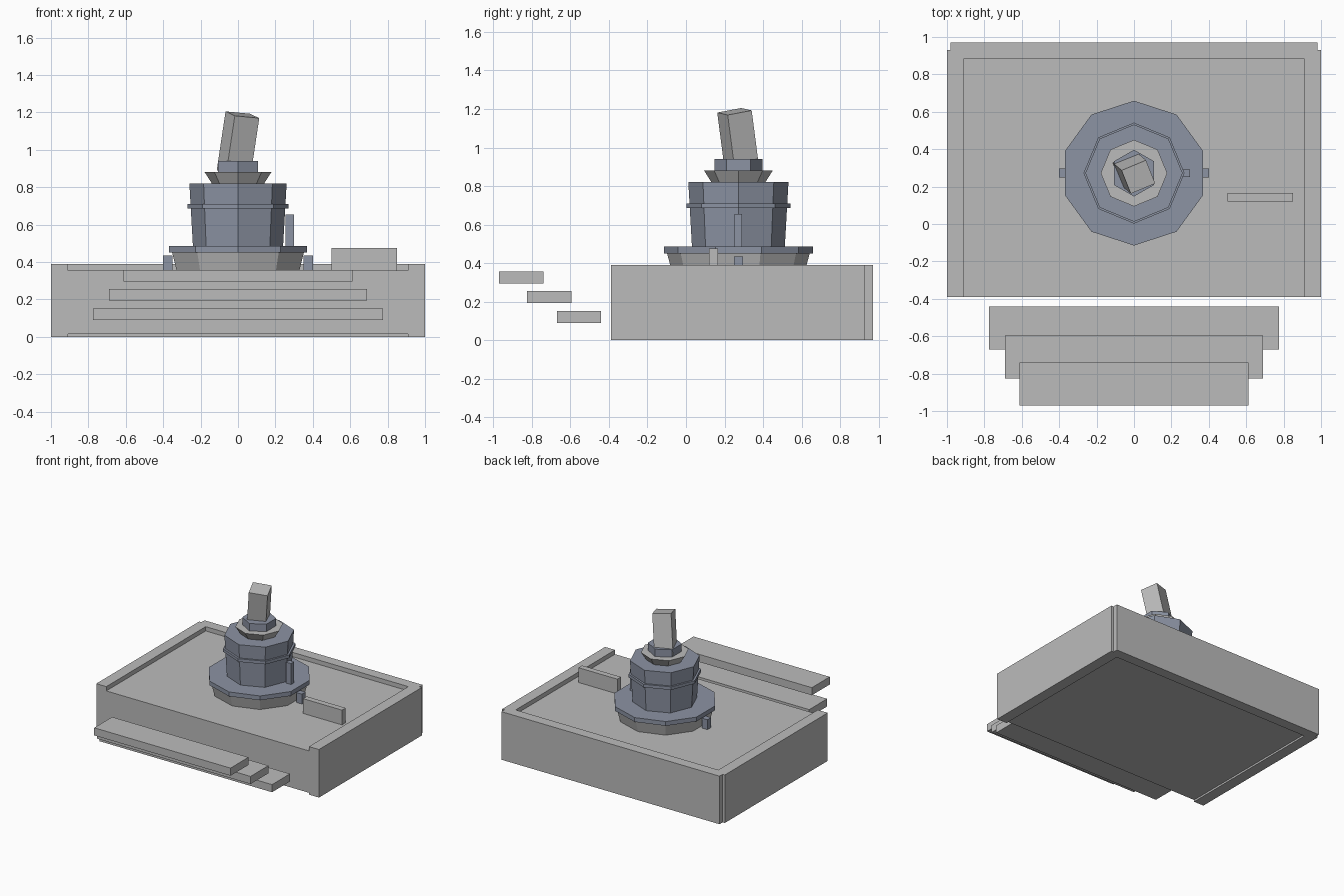
import bpy
import bmesh
import math
from mathutils import Vector, Matrix

if "Cube" in bpy.data.objects:
    bpy.data.objects.remove(bpy.data.objects["Cube"])


def material(name, rgb):
    m = bpy.data.materials.new(name)
    m.diffuse_color = (*rgb, 1)
    m.use_nodes = True
    m.node_tree.nodes["Principled BSDF"].inputs["Base Color"].default_value = m.diffuse_color
    return m


GREY = material("stone grey", (0.5, 0.5, 0.5))
BLUE = material("slate blue", (0.262, 0.292, 0.367))
CY = 0.272  # tower axis in y


def finish(name, bm, mat):
    bmesh.ops.recalc_face_normals(bm, faces=bm.faces)
    me = bpy.data.meshes.new(name)
    bm.to_mesh(me)
    bm.free()
    me.materials.append(mat)
    ob = bpy.data.objects.new(name, me)
    bpy.context.collection.objects.link(ob)
    return ob


def box(name, x, y, z, mat=GREY):
    """Box from (min, max) ranges."""
    bm = bmesh.new()
    bmesh.ops.create_cube(bm, size=1)
    for v in bm.verts:
        v.co = [(a + b) / 2 + c * (b - a) for c, (a, b) in zip(v.co, (x, y, z))]
    return finish(name, bm, mat)


def prism(name, sides, profile, mat):
    """Stacked rings of (radius, z) around the tower axis, one corner facing +y."""
    bm = bmesh.new()
    rings = []
    for r, z in profile:
        rings.append([bm.verts.new((r * math.sin(2 * math.pi * i / sides),
                                    CY + r * math.cos(2 * math.pi * i / sides), z))
                      for i in range(sides)])
    for a, b in zip(rings, rings[1:]):
        for i in range(sides):
            j = (i + 1) % sides
            bm.faces.new((a[i], a[j], b[j], b[i]))
    bm.faces.new(rings[0])
    bm.faces.new(rings[-1])
    return finish(name, bm, mat)


# Platform: slab with raised walls on three sides
box("floor_slab", (-0.91, 0.91), (-0.39, 0.885), (0.015, 0.355))
for side, label in ((-1, "left"), (1, "right")):
    box(label + "_wall", sorted((side * 0.91, side)), (-0.39, 0.93), (0, 0.39))
box("back_wall", (-0.98, 0.98), (0.885, 0.97), (0, 0.39))

# Floating steps in front
for i, (half, y, z) in enumerate(((0.775, -0.67, 0.09), (0.69, -0.825, 0.193),
                                  (0.612, -0.97, 0.295))):
    box(f"step_{i + 1}", (-half, half), (y, y + 0.23), (z, z + 0.062))

# Low panel beside the tower
box("side_panel", (0.50, 0.85), (0.12, 0.167), (0.355, 0.475))

# Tower tiers
prism("tower_foot", 10, [(0.345, 0.355), (0.37, 0.45)], GREY)
prism("tower_flange", 10, [(0.387, 0.45), (0.387, 0.485)], BLUE)
prism("tower_body", 8, [(0.241, 0.485), (0.26, 0.82)], BLUE)
prism("tower_band", 8, [(0.27, 0.685), (0.27, 0.71)], BLUE)
prism("tower_collar", 8, [(0.14, 0.82), (0.178, 0.88)], GREY)
prism("tower_cap", 6, [(0.125, 0.88), (0.125, 0.94)], BLUE)

# Posts attached to the tower
for side, label in ((-1, "left"), (1, "right")):
    box(label + "_foot_post", sorted((side * 0.35, side * 0.40)),
        (0.248, 0.296), (0.355, 0.435), BLUE)
box("body_post", (0.255, 0.30), (0.252, 0.292), (0.485, 0.655), BLUE)

# Leaning square block on top
up = Vector((0.15, -0.13, 1)).normalized()
side = Vector((0.93, 0.37, 0))
side = (side - up * side.dot(up)).normalized()
rot = Matrix((side, up.cross(side), up)).transposed()
block = box("leaning_block", (-0.071, 0.071), (-0.068, 0.068), (-0.16, 0.16))
block.data.transform(Matrix.Translation((0, CY, 1.03)) @ rot.to_4x4())
